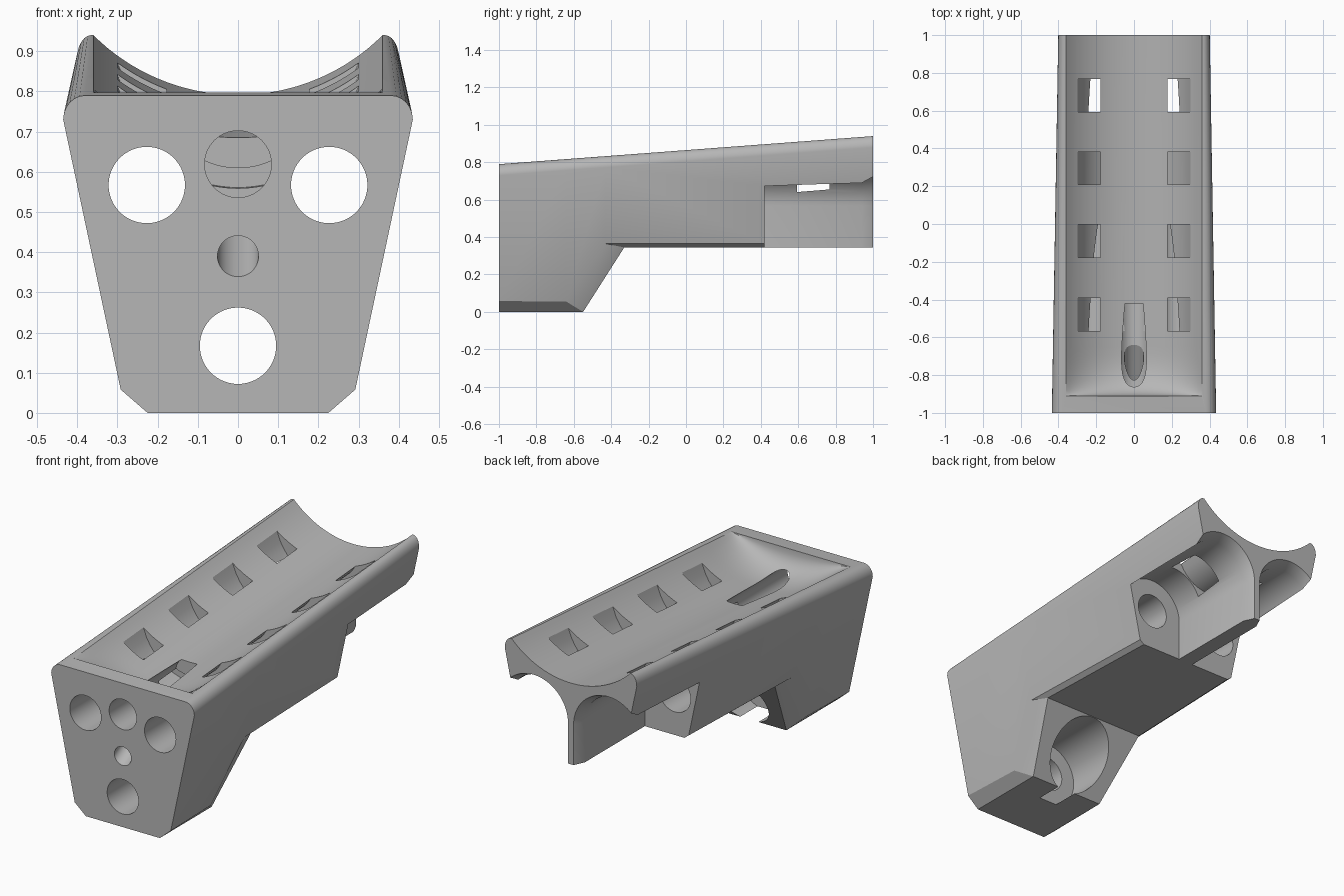
import bpy, bmesh, math

if "Cube" in bpy.data.objects:
    bpy.data.objects.remove(bpy.data.objects["Cube"])

SLOPE = 0.075          # rise of the top rim towards the back
TROUGH_R = 0.51
HALF = 0.36            # half width of the trough

grey = bpy.data.materials.new("plain grey")
grey.diffuse_color = (0.47, 0.47, 0.47, 1)
grey.use_nodes = True
grey.node_tree.nodes["Principled BSDF"].inputs["Base Color"].default_value = (0.47, 0.47, 0.47, 1)


def loft(name, rings):
    """Closed solid through rings of equal point count."""
    bm = bmesh.new()
    loops = [[bm.verts.new(p) for p in ring] for ring in rings]
    n = len(loops[0])
    for a, b in zip(loops, loops[1:]):
        for i in range(n):
            j = (i + 1) % n
            bm.faces.new((a[i], a[j], b[j], b[i]))
    bm.faces.new(loops[0])
    bm.faces.new(loops[-1])
    bmesh.ops.recalc_face_normals(bm, faces=bm.faces)
    mesh = bpy.data.meshes.new(name)
    bm.to_mesh(mesh)
    bm.free()
    mesh.materials.append(grey)
    obj = bpy.data.objects.new(name, mesh)
    bpy.context.collection.objects.link(obj)
    return obj


def bore(name, x, r, start, end, n=64):
    """Round cutter whose section is a true circle seen from the front."""
    turn = [2 * math.pi * i / n for i in range(n)]
    return loft(name, [[(x + r * math.cos(a), y, z + r * math.sin(a)) for a in turn]
                       for y, z in (start, end)])


def rim(y):
    return 0.79 + SLOPE * (y + 1)


def sag(x, r):
    return r - math.sqrt(max(r * r - x * x, 0))


def floor(y):
    return rim(y) - sag(HALF, TROUGH_R)


def side_x(y, z):
    return 0.435 + 0.213 * (z - 0.73) - 0.033 * (y + 1)


def spread(a, b, n):
    return [a + (b - a) * i / n for i in range(n + 1)]


# Main body: tapered, chamfered underneath, rounded along the top rims
def body_ring(y, low_y, low_x, low_z, edge_z):
    t = (y + 1) / 2
    half = [(low_x, low_y, low_z), (side_x(y, edge_z), y, edge_z)]
    front = (0.435, 0.73), (0.38, 0.79)
    back = (0.401, 0.88), (0.365, 0.94)
    (x0, z0), (x1, z1) = [[f + (b - f) * t for f, b in zip(p, q)] for p, q in zip(front, back)]
    for i in range(7):
        a = math.pi / 2 * i / 6
        half.append((x1 + (x0 - x1) * math.cos(a), y, z0 + (z1 - z0) * math.sin(a)))
    return half + [(-px, py, pz) for px, py, pz in reversed(half)]


body = loft("cradle_body", [
    body_ring(-1, -1, 0.225, 0, 0.058),
    body_ring(-0.64, -0.55, 0.225, 0, 0.055),
    body_ring(-0.43, -0.33, 0.31, 0.345, 0.365),
    body_ring(1, 1, 0.265, 0.345, 0.365)])

cutters = []

# Long trough with a rounded front end
rings = []
for k in range(13):
    a = math.pi / 2 * k / 12
    y, depth = -0.65 - 0.26 * math.cos(a) ** 0.85, max(math.sin(a) ** 0.85, 0.004)
    rings.append((y, depth))
rings.append((1.1, 1))
cutters.append(loft("trough_cutter", [
    [(x, y, rim(y) - depth * (rim(y) - floor(y) - sag(x, TROUGH_R)))
     for x in spread(-HALF, HALF, 40)] + [(HALF, y, 1.4), (-HALF, y, 1.4)]
    for y, depth in rings]))

# Side bores and the open arched pockets behind them
for s in (-1, 1):
    cutters.append(bore("side_bore_cutter", s * 0.227, 0.095, (-1.1, 0.567), (0.5, 0.567)))
    pocket = []
    for y, r in ((0.42, 0.183), (0.94, 0.183), (1.0, 0.21), (1.1, 0.21)):
        arch = [(s * (0.227 - r * math.cos(a)), y, 0.567 + r * math.sin(a))
                for a in spread(0, math.pi, 32)]
        pocket.append([(s * (0.227 - r), y, 0.2)] + arch
                      + [(s * 0.6, y, 0.567), (s * 0.6, y, 0.2)])
    cutters.append(loft("pocket_cutter", pocket))

# Lower bore with a wide counterbore in the ramp
cutters.append(bore("lower_bore_cutter", 0, 0.095, (-1.1, 0.167), (-0.3, 0.167)))
cutters.append(bore("counterbore_cutter", 0, 0.176, (-0.7, 0.167), (-0.2, 0.167)))

# Upper bore opening into the trough, and the slanted small bore that meets it
cutters.append(bore("upper_bore_cutter", 0, 0.083, (-1.1, 0.619), (-0.42, 0.619)))
cutters.append(bore("small_bore_cutter", 0, 0.051, (-1.1, 0.335), (-0.58, 0.62), 48))

# Curved strap slots passing under the trough
for mid in (0.68, 0.295, -0.09, -0.48):
    rings = []
    for y in (mid - 0.087, mid + 0.087):
        f = floor(y)
        outer = [(x, y, f - 0.126 + sag(x, 0.313)) for x in spread(-0.3, 0.3, 28)]
        inner = [(x, y, f - 0.076 + sag(x, 0.197)) for x in spread(0.175, -0.175, 20)]
        rings.append(outer + inner)
    cutters.append(loft("strap_slot_cutter", rings))

# Apply the cuts
bpy.context.view_layer.objects.active = body
for c in cutters:
    c.hide_render = True
    mod = body.modifiers.new("cut", 'BOOLEAN')
    mod.operation = 'DIFFERENCE'
    mod.solver = 'EXACT'
    mod.object = c
    bpy.ops.object.modifier_apply(modifier=mod.name)
    bpy.data.objects.remove(c)

bpy.ops.object.select_all(action='DESELECT')
body.select_set(True)
bpy.ops.object.shade_smooth_by_angle(angle=math.radians(25))
